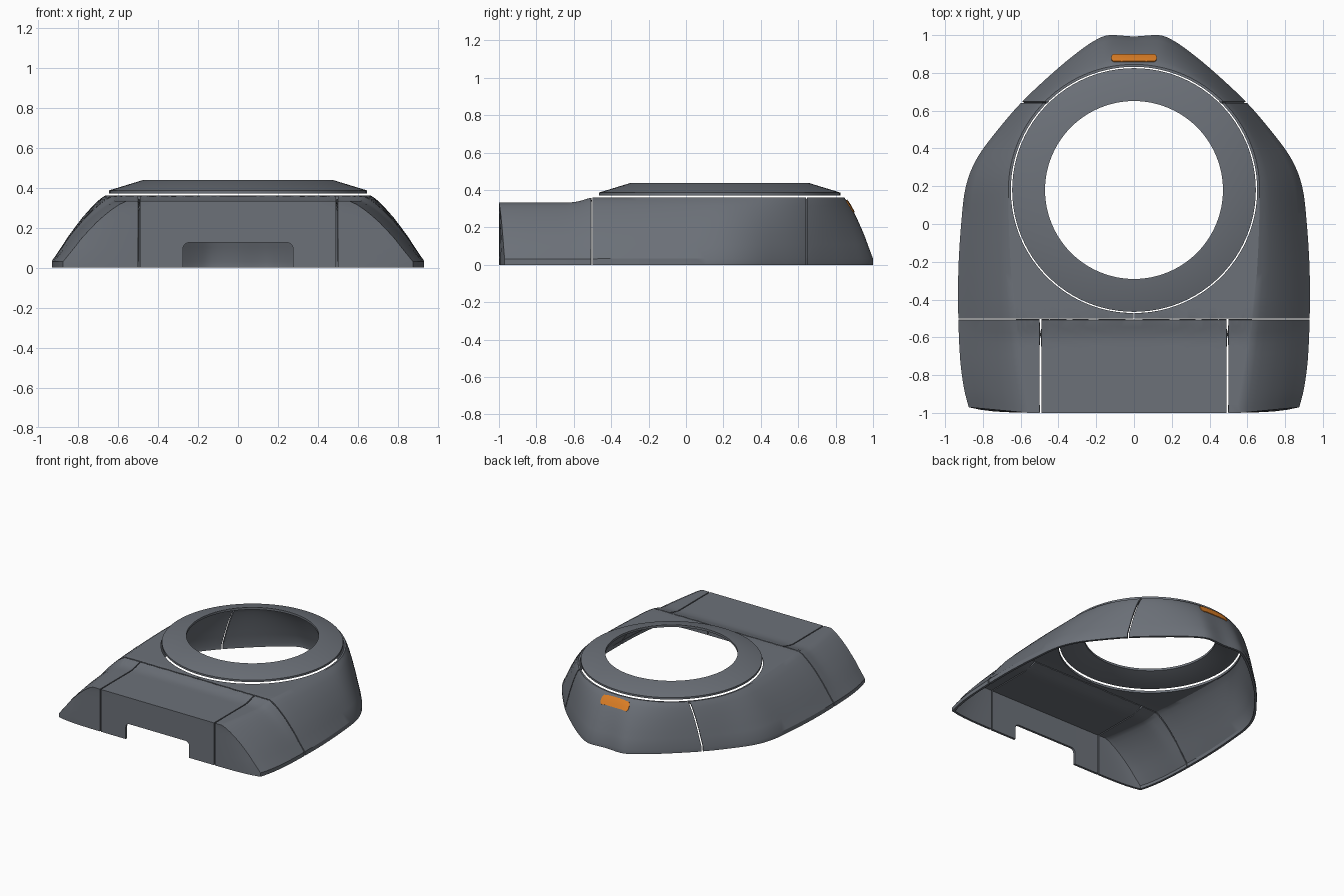
import bpy, bmesh, math
from mathutils import Vector
from mathutils.bvhtree import BVHTree

cube = bpy.data.objects.get("Cube")
if cube:
    bpy.data.objects.remove(cube)

RING_Y, HOLE_R, SHOULDER_R = 0.18, 0.652, 0.665


def material(name, color):
    m = bpy.data.materials.new(name)
    m.use_nodes = True
    m.diffuse_color = (*color, 1)
    m.node_tree.nodes["Principled BSDF"].inputs["Base Color"].default_value = (*color, 1)
    return m


grey = material("slate_grey", (0.15, 0.165, 0.19))
orange = material("amber_orange", (0.75, 0.22, 0.02))


def make_object(name, bm, mat):
    mesh = bpy.data.meshes.new(name)
    bm.to_mesh(mesh)
    bm.free()
    ob = bpy.data.objects.new(name, mesh)
    bpy.context.collection.objects.link(ob)
    if mat:
        mesh.materials.append(mat)
    return ob


def activate(ob):
    bpy.ops.object.select_all(action='DESELECT')
    ob.select_set(True)
    bpy.context.view_layer.objects.active = ob


def finish(ob, thickness=0, cutter=None):
    activate(ob)
    if thickness:
        s = ob.modifiers.new("wall", 'SOLIDIFY')
        s.thickness, s.offset, s.use_even_offset = thickness, -1, True
        bpy.ops.object.modifier_apply(modifier="wall")
    if cutter:
        b = ob.modifiers.new("cut", 'BOOLEAN')
        b.object, b.operation, b.solver = cutter, 'DIFFERENCE', 'EXACT'
        bpy.ops.object.modifier_apply(modifier="cut")
    bpy.ops.object.shade_smooth_by_angle(angle=math.radians(30))


def top_z(y):
    # the deck steps down towards the front
    t = min(max((-0.49 - y) / 0.12, 0), 1)
    return 0.36 - 0.028 * t * t * (3 - 2 * t)


def smooth_path(keys, steps):
    pts = [Vector(k) for k in keys]
    pts = [Vector((-pts[1].x, pts[1].y))] + pts + [pts[-1] * 2 - pts[-2]]
    out = []
    for a, b, c, d in zip(pts, pts[1:], pts[2:], pts[3:]):
        for i in range(steps):
            t = i / steps
            out.append(0.5 * (2 * b + (c - a) * t + (2 * a - 5 * b + 4 * c - d) * t ** 2
                              + (3 * b - a - 3 * c + d) * t ** 3))
    return out + [pts[-2]]


# Footprint of one half, from back centre round to front centre
side = smooth_path([(0, .993), (.13, 1), (.21, .97), (.31, .9), (.43, .8), (.59, .65),
                    (.72, .5), (.83, .35), (.89, .2), (.915, 0), (.93, -.25),
                    (.93, -.5), (.92, -.72), (.9, -.87), (.875, -.97)], 4)
front = [Vector((.875 * (1 - i / 14), -1 + .03 * (1 - i / 14) ** 8)) for i in range(1, 15)]

# Wall profile: height fraction and inward fraction from footprint to shoulder
WALL = [(0, 0), (.09, 0), (.3, .18), (.43, .285), (.55, .4), (.68, .53),
        (.79, .66), (.88, .78), (.95, .89), (1, 1)]
DECK_STEPS = 14


def station(p, on_front):
    phi = math.atan2(p.x, p.y - RING_Y)
    around = Vector((math.sin(phi), math.cos(phi)))
    hole = Vector((0, RING_Y)) + around * HOLE_R
    if on_front:
        shoulder = Vector((p.x * .56 / .875, -1))
    elif p.y > RING_Y:
        shoulder = Vector((0, RING_Y)) + around * SHOULDER_R
    else:
        t = (RING_Y - p.y) / (RING_Y + .97)
        shoulder = Vector((SHOULDER_R - .105 * t * t, RING_Y - t * (RING_Y + 1)))
    zt = top_z(shoulder.y)
    col = []
    for h, u in WALL:
        q = p.lerp(shoulder, u)
        col.append((q.x, min(q.y, 1), h * zt))
    for i in range(1, DECK_STEPS + 1):
        q = shoulder.lerp(hole, i / DECK_STEPS)
        col.append((q.x, q.y, top_z(q.y)))
    return col


# Whole outer skin as one open sheet
skin = bmesh.new()
columns = [[skin.verts.new(c) for c in station(p, False)] for p in side]
columns += [[skin.verts.new(c) for c in station(p, True)] for p in front]
for a, b in zip(columns, columns[1:]):
    for i in range(len(a) - 1):
        skin.faces.new((a[i], a[i + 1], b[i + 1], b[i]))
bmesh.ops.mirror(skin, geom=skin.verts[:] + skin.edges[:] + skin.faces[:],
                 axis='X', merge_dist=0.0005)
bmesh.ops.remove_doubles(skin, verts=skin.verts[:], dist=0.0005)
bmesh.ops.recalc_face_normals(skin, faces=skin.faces[:])
if sum(f.normal.z * f.calc_area() for f in skin.faces) < 0:
    bmesh.ops.reverse_faces(skin, faces=skin.faces[:])
surface = BVHTree.FromBMesh(skin)

# Cable notch cutter with rounded upper corners
bm = bmesh.new()
bmesh.ops.create_cube(bm, size=1)
bmesh.ops.scale(bm, vec=(.55, .3, .225), verts=bm.verts)
bmesh.ops.translate(bm, vec=(0, -1, .0125), verts=bm.verts)
upper = [e for e in bm.edges if all(v.co.z > .1 for v in e.verts)
         and abs(e.verts[0].co.x - e.verts[1].co.x) < .01]
bmesh.ops.bevel(bm, geom=upper, offset=.03, segments=5, profile=.5, affect='EDGES')
notch = make_object("notch_cutter", bm, None)
notch.hide_render = True

# Panels: the skin trimmed by planes (axis, sign of kept side, position)
GAP = .004
SEAM_F, SEAM_B, SEAM_X = -.503, .645, .495
PANELS = {
    "rear_panel": [(1, 1, SEAM_B)],
    "left_side_panel": [(1, 1, SEAM_F), (1, -1, SEAM_B), (0, 1, 0)],
    "right_side_panel": [(1, 1, SEAM_F), (1, -1, SEAM_B), (0, -1, 0)],
    "front_panel": [(1, -1, SEAM_F), (0, 1, -SEAM_X), (0, -1, SEAM_X)],
    "front_left_corner": [(1, -1, SEAM_F), (0, 1, SEAM_X)],
    "front_right_corner": [(1, -1, SEAM_F), (0, -1, -SEAM_X)],
}
for name, planes in PANELS.items():
    bm = skin.copy()
    for axis, sign, pos in planes:
        co, no = Vector(), Vector()
        co[axis] = pos + sign * (GAP if pos else .002)
        no[axis] = -sign
        bmesh.ops.bisect_plane(bm, geom=bm.verts[:] + bm.edges[:] + bm.faces[:], dist=1e-5,
                               plane_co=co, plane_no=no, clear_outer=True)
    finish(make_object(name, bm, grey), .018, notch if name == "front_panel" else None)
skin.free()
bpy.data.objects.remove(notch)

# Raised ring around the opening
bm = bmesh.new()
section = [(.645, .371), (.645, .386), (.478, .437), (.471, .437), (.471, .42), (.625, .371)]
SEG = 96
loops = []
for i in range(SEG):
    a = math.tau * i / SEG
    loops.append([bm.verts.new((r * math.cos(a), RING_Y + r * math.sin(a), z)) for r, z in section])
for i, a in enumerate(loops):
    b = loops[(i + 1) % SEG]
    for j in range(len(section)):
        k = (j + 1) % len(section)
        bm.faces.new((a[j], b[j], b[k], a[k]))
bmesh.ops.recalc_face_normals(bm, faces=bm.faces[:])
finish(make_object("top_ring", bm, grey))

# Rear light: thin plate laid on the sloping back
bm = bmesh.new()
bmesh.ops.create_grid(bm, x_segments=16, y_segments=6, size=1)
for v in bm.verts:
    half = .12 - .012 * abs(v.co.y) ** 3
    x, y = v.co.x * half, .877 + v.co.y * .019
    hit, normal, _, _ = surface.ray_cast(Vector((x, y, 1)), Vector((0, 0, -1)))
    v.co = hit + normal * .005
bmesh.ops.recalc_face_normals(bm, faces=bm.faces[:])
if sum(f.normal.z for f in bm.faces) < 0:
    bmesh.ops.reverse_faces(bm, faces=bm.faces[:])
finish(make_object("rear_light", bm, orange), .008)
